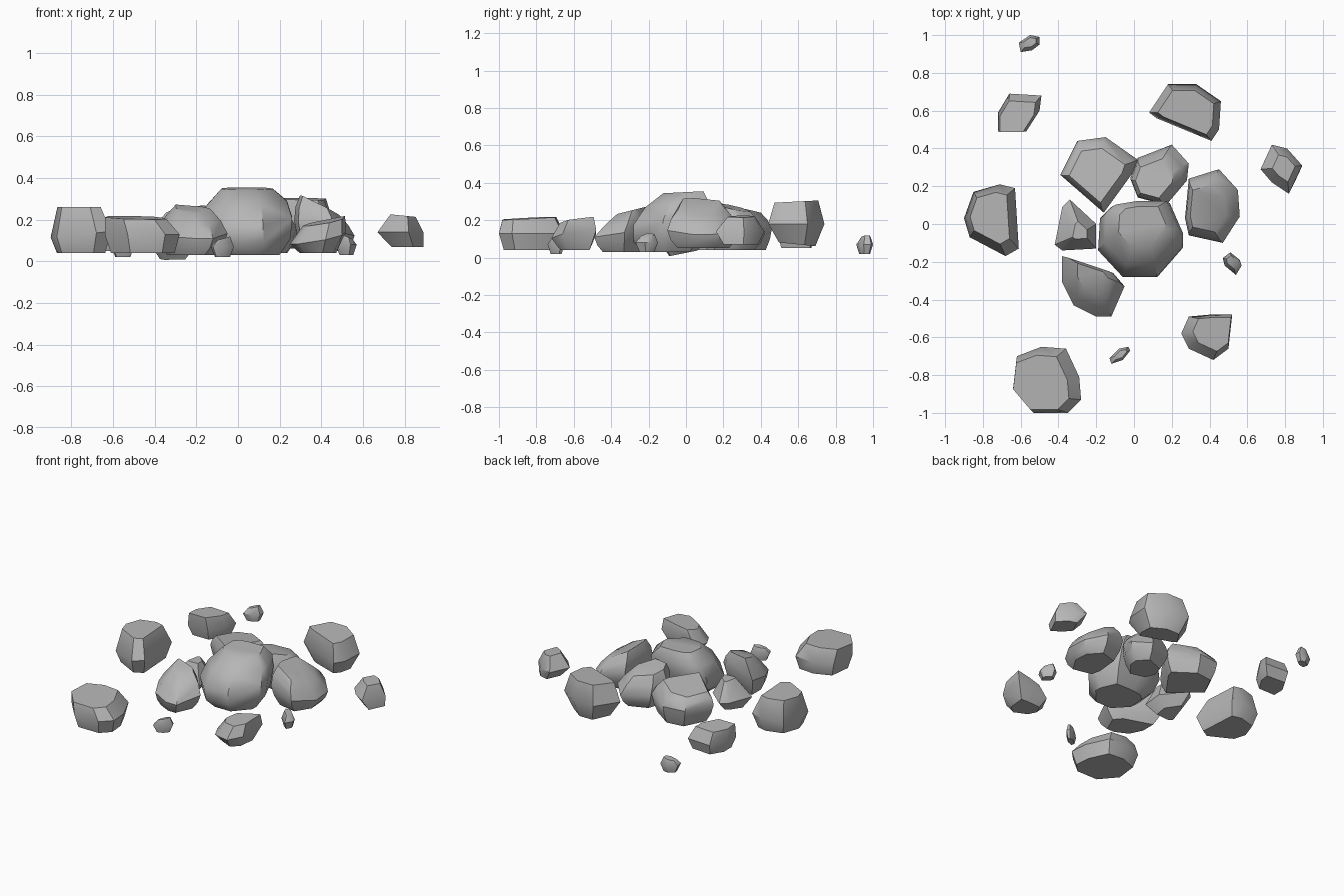
import bpy
import bmesh
import math
from mathutils import Vector

default_cube = bpy.data.objects.get("Cube")
if default_cube:
    bpy.data.objects.remove(default_cube, do_unlink=True)

# One plain stone colour for every rock
stone = bpy.data.materials.new("stone_grey")
stone.use_nodes = True
stone_colour = (0.47, 0.47, 0.47, 1)
stone.diffuse_color = stone_colour
stone.node_tree.nodes["Principled BSDF"].inputs["Base Color"].default_value = stone_colour
stone.node_tree.nodes["Principled BSDF"].inputs["Roughness"].default_value = 0.9


def ring(outline, centre, target, scale, height, tilt):
    """Shrink the plan outline around a new centre and lay it on a tilted plane."""
    points = []
    for corner in outline:
        offset = (Vector(corner) - centre) * scale
        spot = target + offset
        points.append(Vector((spot.x, spot.y, height + offset.dot(Vector(tilt)))))
    return points


def halfway(first, second, middle, bulge):
    """Points between two rings, pushed away from the middle to round the side."""
    between = [(a + b) / 2 for a, b in zip(first, second)]
    return [middle + (point - middle) * (1 + bulge) for point in between]


def rock(name, outline, heights, peak, foot=None, top=0.6, base=0.65, tilt=(0, 0),
         waist_tilt=(0, 0), base_tilt=(0, 0), bulge=0):
    """Chiselled stone: hull of a base, a waist and a tilted top (hundredths of a unit)."""
    low, waist, high = heights
    centre = sum((Vector(corner) for corner in outline), Vector((0, 0))) / len(outline)
    middle = Vector((centre.x, centre.y, waist))
    bottom_ring = ring(outline, centre, Vector(foot or centre), base, low, base_tilt)
    waist_ring = ring(outline, centre, centre, 1, waist, waist_tilt)
    top_ring = ring(outline, centre, Vector(peak), top, high, tilt)
    points = bottom_ring + waist_ring + top_ring
    if bulge:
        points += halfway(waist_ring, top_ring, middle, bulge)
        points += halfway(bottom_ring, waist_ring, middle, bulge)

    bm = bmesh.new()
    for point in points:
        bm.verts.new(point / 100)
    hull = bmesh.ops.convex_hull(bm, input=bm.verts)
    unused = {item for key in ("geom_interior", "geom_unused") for item in hull[key]}
    loose = [item for item in unused if isinstance(item, bmesh.types.BMVert)]
    bmesh.ops.delete(bm, geom=loose, context="VERTS")
    bmesh.ops.dissolve_limit(bm, angle_limit=math.radians(4), verts=bm.verts, edges=bm.edges)
    bmesh.ops.recalc_face_normals(bm, faces=bm.faces)

    mesh = bpy.data.meshes.new(name)
    bm.to_mesh(mesh)
    bm.free()
    mesh.materials.append(stone)
    obj = bpy.data.objects.new(name, mesh)
    bpy.context.collection.objects.link(obj)
    bpy.ops.object.select_all(action="DESELECT")
    obj.select_set(True)
    bpy.context.view_layer.objects.active = obj
    bpy.ops.object.shade_smooth_by_angle(angle=math.radians(38))


# Main boulder in the middle of the pile
rock("central_boulder",
     [(-18, 3), (-12, 9), (0, 11), (19, 11), (26, -5), (26, -12), (12, -28), (-6, -28), (-19, -14)],
     (3, 19, 35), (4, 0), foot=(5, -9), top=0.55, base=0.65,
     tilt=(0, 0.05), waist_tilt=(0.1, 0.1), bulge=0.12)

# Stones leaning around the boulder
rock("back_right_leaning_rock",
     [(-39, 26), (-30, 44), (-15, 46), (2, 34), (0, 28), (-16, 6)],
     (4, 16, 25), (-18, 29), top=0.72, base=0.78, tilt=(0.1, -0.1), bulge=0.04)
rock("back_left_leaning_rock",
     [(-2, 24), (2, 35), (20, 42), (29, 32), (28, 23), (17, 10), (2, 14)],
     (4, 16, 27), (11, 24), top=0.65, tilt=(-0.1, -0.2), waist_tilt=(0, -0.2), bulge=0.06)
rock("left_leaning_rock",
     [(29, 24), (45, 29), (55, 18), (56, 4), (47, -10), (29, -6), (27, 3)],
     (5, 16, 27), (39, 8), top=0.65, base=0.7, tilt=(-0.5, -0.05), waist_tilt=(-0.25, 0),
     bulge=0.06)
rock("front_leaning_rock",
     [(-38, -17), (-11, -26), (-5, -33), (-12, -49), (-20, -49), (-32, -43), (-38, -31)],
     (3, 13, 25), (-22, -30), foot=(-23, -35), top=0.5, base=0.7,
     tilt=(0, 0.25), waist_tilt=(0, 0.15), bulge=0.06)
rock("right_wedge",
     [(-34, 13), (-20, 0), (-20, -13), (-38, -14), (-42, -11), (-38, 9)],
     (2, 9, 20), (-29, -4), top=0.35, base=0.55, waist_tilt=(0, 0.1), base_tilt=(0, 0.2))

# Loose stones in the outer circle
rock("front_right_slab",
     [(-62, -70), (-49, -65), (-36, -66), (-29, -81), (-28, -93), (-35, -100), (-53, -100), (-64, -87)],
     (4, 13, 21), (-48, -84), top=0.82, base=0.85, tilt=(-0.02, 0.05))
rock("right_slab",
     [(-90, 3), (-85, 17), (-71, 21), (-63, 19), (-61, -13), (-68, -17), (-87, -7)],
     (4, 13, 26), (-76, 4), top=0.72, base=0.8, waist_tilt=(0.1, 0))
rock("back_right_slab",
     [(-72, 49), (-57, 49), (-50, 60), (-49, 68), (-66, 69), (-72, 59)],
     (5, 12, 20), (-62, 57), top=0.82, base=0.8, tilt=(0, -0.05))
rock("back_left_slab",
     [(8, 59), (18, 74), (33, 74), (46, 65), (45, 50), (41, 44), (12, 56)],
     (7, 18, 30), (29, 60), top=0.78, base=0.65, tilt=(0, 0.05), base_tilt=(0, -0.1))
rock("left_stone",
     [(67, 29), (73, 42), (81, 40), (89, 31), (82, 16), (73, 22)],
     (7, 14, 22), (79, 30), foot=(81, 30), top=0.55, base=0.7, tilt=(-0.1, 0))
rock("front_left_stone",
     [(25, -58), (29, -49), (40, -48), (52, -48), (50, -66), (42, -72), (29, -66)],
     (4, 11, 19), (41, -57), top=0.75, base=0.65, tilt=(0.2, 0.1), waist_tilt=(0.2, 0.1))

# Pebbles
rock("left_pebble",
     [(47, -18), (51, -15), (56, -19), (57, -22), (54, -27), (48, -22)],
     (3, 8, 12), (52, -20), tilt=(-0.4, 0))
rock("front_pebble",
     [(-13, -71), (-8, -66), (-3, -65), (-2, -67), (-6, -72), (-12, -74)],
     (2, 7, 11), (-7, -69), tilt=(0.3, 0))
rock("back_pebble",
     [(-61, 96), (-55, 100), (-50, 99), (-50, 95), (-54, 92), (-60, 91)],
     (2, 7, 11), (-55, 96), tilt=(0.3, 0))
